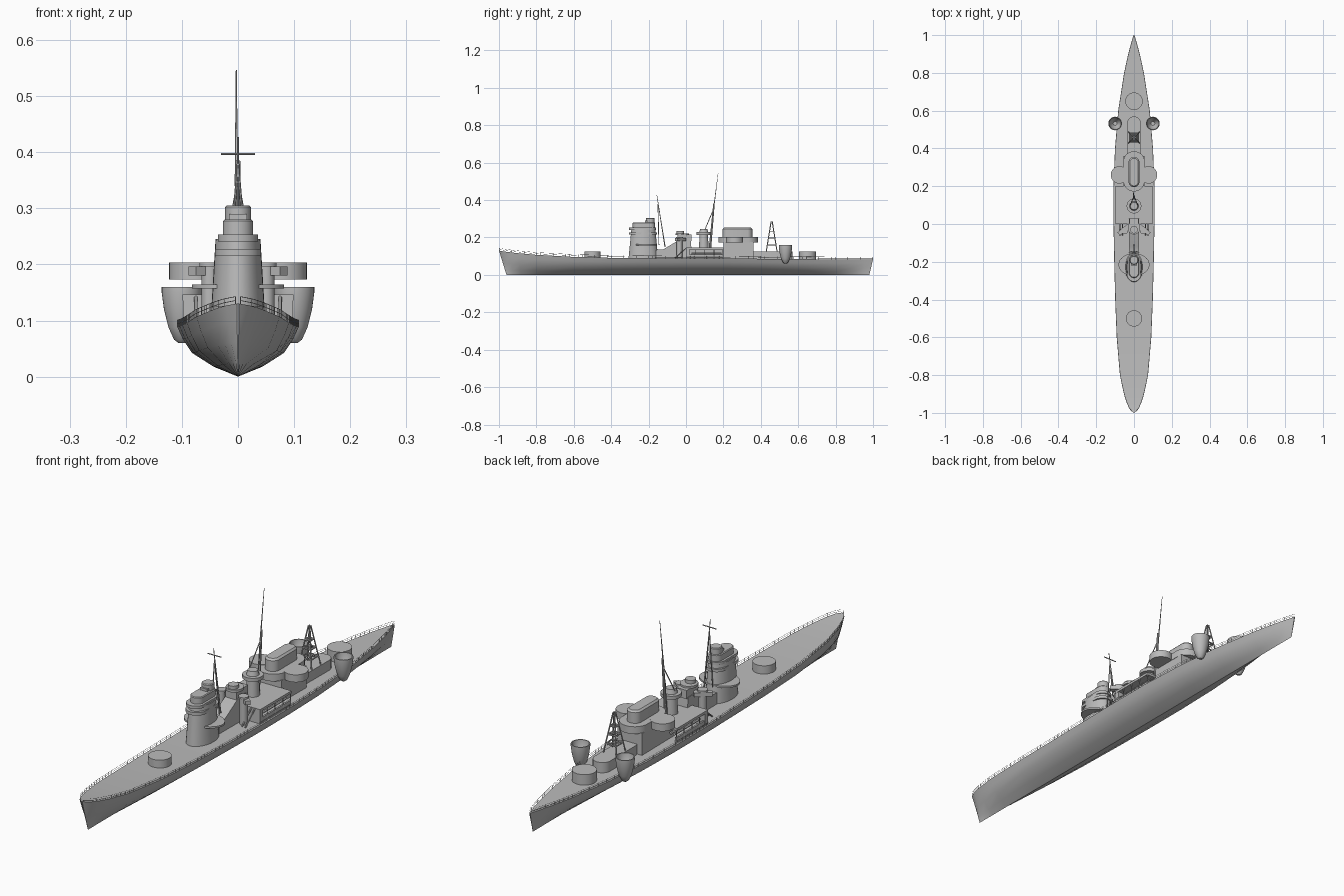
import bpy
import math
from mathutils import Vector

cube = bpy.data.objects.get("Cube")
if cube:
    bpy.data.objects.remove(cube, do_unlink=True)

grey = bpy.data.materials.new("ship_grey")
grey.use_nodes = True
colour = (0.5, 0.5, 0.5, 1)
grey.diffuse_color = colour
grey.node_tree.nodes["Principled BSDF"].inputs["Base Color"].default_value = colour


def make(name, verts, faces):
    mesh = bpy.data.meshes.new(name)
    mesh.from_pydata([tuple(v) for v in verts], [], faces)
    mesh.materials.append(grey)
    mesh.shade_smooth()
    mesh.set_sharp_from_angle(angle=math.radians(35))
    obj = bpy.data.objects.new(name, mesh)
    bpy.context.collection.objects.link(obj)
    return obj


def loft(name, rings):
    """Skin closed rings of equal length and cap both ends."""
    count = len(rings[0])
    verts = [p for ring in rings for p in ring]
    faces = [list(range(count))[::-1], [len(verts) - count + i for i in range(count)]]
    for r in range(len(rings) - 1):
        for i in range(count):
            a, b = r * count + i, r * count + (i + 1) % count
            faces.append([a, b, b + count, a + count])
    return make(name, verts, faces)


def oval(x, y, rx, ry, z, sides=32):
    angles = [math.tau * i / sides for i in range(sides)]
    return [(x + rx * math.cos(a), y + ry * math.sin(a), z) for a in angles]


def drum(name, x, y, rx, ry, z0, z1, top=1.0):
    return loft(name, [oval(x, y, rx, ry, z0), oval(x, y, rx * top, ry * top, z1)])


def box(name, x0, x1, y0, y1, z0, z1):
    rings = [[(x0, y0, z), (x1, y0, z), (x1, y1, z), (x0, y1, z)] for z in (z0, z1)]
    return loft(name, rings)


def capsule(name, half, y0, y1, z0, z1, bevel=0.0):
    """Upright block with rounded ends fore and aft."""
    def ring(z, inset):
        points = []
        for i in range(24):
            a = math.tau * (i + 0.5) / 24
            end = y1 - half if math.sin(a) > 0 else y0 + half
            r = half - inset
            points.append((r * math.cos(a), end + r * math.sin(a), z))
        return points
    return loft(name, [ring(z0, 0), ring(z1 - bevel, 0), ring(z1, bevel)])


def rods(name, pairs, radius, tip=None, sides=6):
    """Straight round bars joined into one object."""
    verts, faces = [], []
    for start, end in pairs:
        start, end = Vector(start), Vector(end)
        turn = (end - start).to_track_quat("Z", "Y")
        base = len(verts)
        for point, r in ((start, radius), (end, tip or radius)):
            verts += [point + turn @ Vector(p) for p in oval(0, 0, r, r, 0, sides)]
        for i in range(sides):
            j = (i + 1) % sides
            faces.append([base + i, base + j, base + sides + j, base + sides + i])
        faces.append([base + i for i in range(sides)][::-1])
        faces.append([base + sides + i for i in range(sides)])
    return make(name, verts, faces)


# Hull: station, half beam and deck height, lofted from bow to stern
stations = [(-1, .002, .13), (-.985, .02, .127), (-.95, .037, .122), (-.9, .053, .116),
            (-.8, .074, .107), (-.6, .091, .096), (-.4, .099, .091), (-.2, .104, .089),
            (0, .108, .088), (.2, .108, .088), (.4, .1, .086), (.6, .083, .084),
            (.8, .052, .083), (.9, .03, .083), (.96, .014, .083), (1, .002, .083)]
section = [(0, 0), (.4, .2), (.76, .48), (.91, .76), (1, 1)]


def hull_ring(y, beam, deck):
    fullness = min(1, beam / .09)
    rake = .04 if y < 0 else .02
    port = []
    for width, height in section:
        shift = -y * rake * abs(y) ** 6 * (1 - height)
        width *= fullness + (1 - fullness) * width
        port.append((beam * width, y + shift, deck * height))
    return port + [(-x, py, z) for x, py, z in port[:0:-1]]


loft("hull", [hull_ring(*s) for s in stations])


# Guard rails following the deck edge
def edge(y, side, lift):
    for (ya, wa, za), (yb, wb, zb) in zip(stations, stations[1:]):
        if ya <= y <= yb:
            t = (y - ya) / (yb - ya)
            return (side * (wa + (wb - wa) * t), y, za + (zb - za) * t + lift)


bars = []
steps = [-.998 + 1.996 * i / 90 for i in range(91)]
for side in (-1, 1):
    bars += [(edge(y, side, 0), edge(y, side, .013)) for y in steps]
    for lift in (.006, .013):
        bars += [(edge(a, side, lift), edge(b, side, lift)) for a, b in zip(steps, steps[1:])]
rods("guard_rails", bars, .0006, sides=4)

# Gun bases
drum("front_gun_base", 0, -.5, .043, .043, .08, .126)
drum("rear_gun_base", 0, .65, .046, .046, .08, .126)

# Bridge tower and its platforms
drum("bridge_tower", 0, -.228, .05, .08, .08, .245, .8)
drum("bridge_wing_platform", 0, -.215, .082, .06, .157, .164)
capsule("lower_bridge_deck", .041, -.305, -.155, .215, .227)
capsule("upper_bridge_deck", .036, -.305, -.16, .241, .253)
capsule("bridge_house", .027, -.285, -.165, .25, .28, .003)
capsule("bridge_top", .023, -.215, -.168, .275, .305, .003)
box("rangefinder", -.016, .016, -.22, -.2, .278, .29)

# Foremast tripod with crossed yard
rods("foremast", [((0, -.112, .15), (0, -.156, .427))], .0035, .0015)
rods("foremast_legs", [((s * .018, -.145, .16), (0, -.15, .38)) for s in (-1, 1)], .0022)
rods("foremast_yard", [((-.03, -.15, .397), (.03, -.15, .397))], .002)

# Sloping house abaft the bridge, with searchlight deck
profile = [(-.16, .08), (-.16, .134), (-.12, .137), (-.04, .185), (.025, .185), (.035, .08)]
loft("sloping_house", [[(x, y, z) for y, z in profile] for x in (-.027, .027)])
box("searchlight_house", -.024, .024, -.045, .03, .18, .215)
drum("searchlight_deck", 0, -.02, .033, .035, .212, .222)
drum("searchlight", 0, -.03, .02, .02, .222, .235)
for side, label in ((1, "left"), (-1, "right")):
    drum(label + "_director_post", side * .05, -.035, .015, .015, .09, .2)
    drum(label + "_director_deck", side * .05, -.035, .019, .019, .196, .203)
    arm = [(.02, -.02), (.075, -.06), (.088, -.045), (.035, 0)]
    loft(label + "_director_arm", [[(side * x, y, z) for x, y in arm] for z in (.18, .196)])
    rods(label + "_deck_stair", [((side * x, -.06, .09), (side * x, 0, .142)) for x in (.06, .075)], .003)

    # Covered side gallery with posts and tubes
    box(label + "_gallery_roof", *sorted((side * .05, side * .099)), 0, .2, .136, .146)
    box(label + "_gallery_end", *sorted((side * .05, side * .098)), 0, .02, .08, .14)
    box(label + "_gallery_wall", *sorted((side * .09, side * .097)), .02, .2, .084, .108)
    posts = [((side * .096, y, .085), (side * .096, y, .14)) for y in (.05, .1, .15, .198)]
    rods(label + "_gallery_posts", posts, .002)
    rods(label + "_gallery_tubes", [((side * x, .03, .115), (side * x, .19, .115)) for x in (.065, .08)], .006)

    # Hangar wings
    drum(label + "_hangar_wing", side * .077, .26, .046, .046, .173, .203)

    # Hollow cups hung over the deck edge
    cup = [(.006, .06), (.014, .066), (.024, .088), (.032, .12), (.036, .15), (.036, .16),
           (.032, .16), (.028, .125), (.01, .1)]
    loft(label + "_cup", [oval(side * .1, .532, r, r, z) for r, z in cup])

# Midship deckhouse
box("midship_deckhouse", -.055, .055, 0, .21, .08, .145)

# Director column and mainmast
drum("director_column", 0, .095, .026, .026, .14, .218, .85)
drum("director_deck", 0, .095, .039, .039, .214, .228)
drum("director_cap", 0, .095, .024, .024, .228, .246, .8)
rods("mainmast_lower", [((0, .128, .14), (0, .15, .385))], .007, .004, 10)
rods("mainmast_upper", [((-.003, .146, .34), (-.003, .172, .546))], .003, .001)
rods("mainmast_stays", [((s * .02, .1, .24), (0, .147, .35)) for s in (-1, 1)], .002)

# Hangar block and funnel casing
box("hangar_base", -.055, .055, .2, .36, .08, .175)
capsule("hangar_deck", .057, .172, .385, .173, .202)
capsule("funnel_casing", .029, .195, .355, .2, .252, .007)

# Low aft house with lattice tower
capsule("aft_house", .036, .34, .57, .08, .126)
corners = [(-1, -1), (1, -1), (1, 1), (-1, 1)]


def lattice(corner, t):
    spread = .029 * (1 - t) + .003 * t
    return (corner[0] * spread, .458 + corner[1] * spread, .125 + .16 * t)


frame = [(lattice(c, 0), lattice(c, 1)) for c in corners]
for t in (.22, .45, .66):
    frame += [(lattice(a, t), lattice(b, t)) for a, b in zip(corners, corners[1:] + corners[:1])]
    frame += [(lattice(corners[i], t), lattice(corners[i + 2], t)) for i in (0, 1)]
rods("lattice_tower", frame, .0028)
